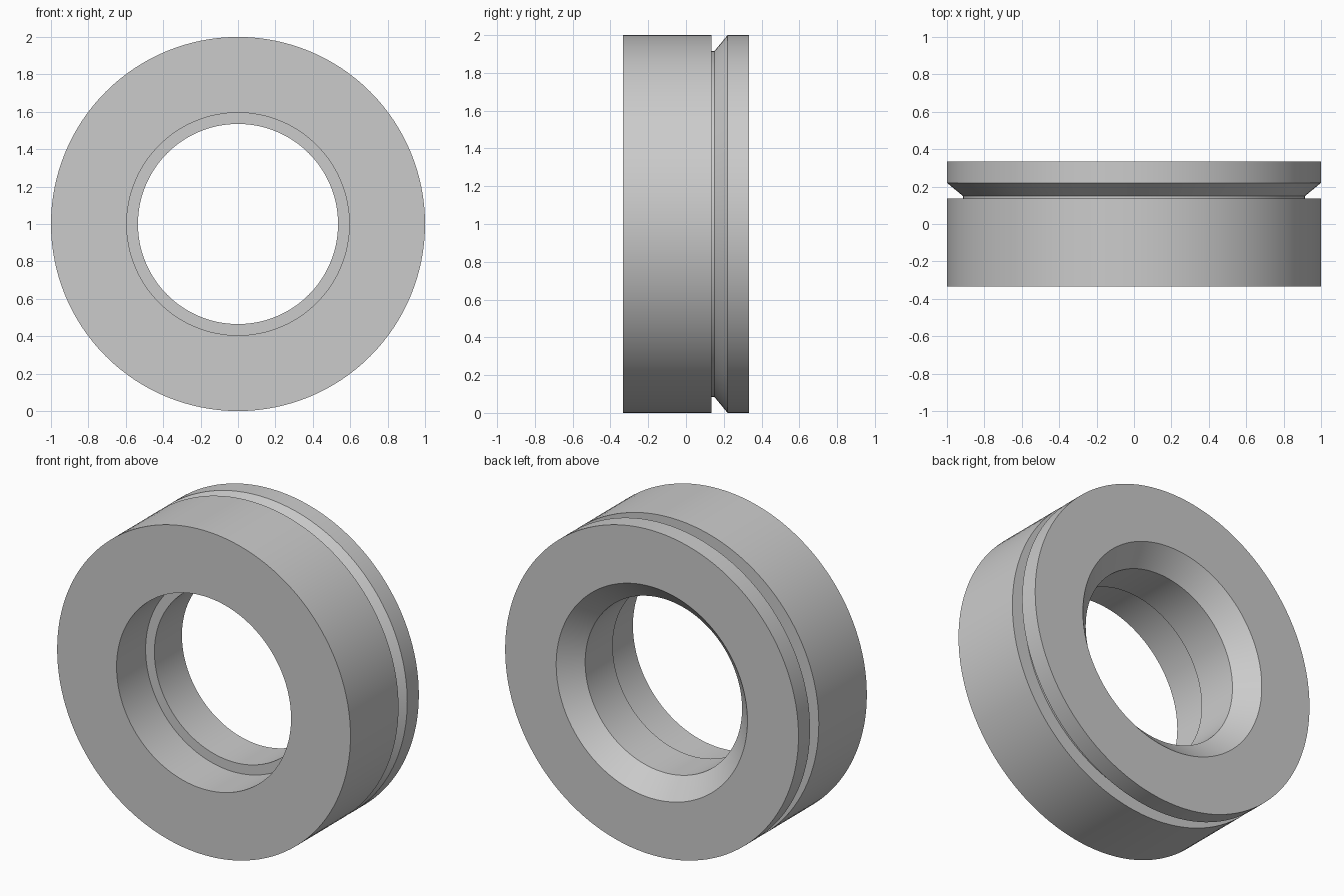
import bpy
import bmesh
from math import radians, tau
from mathutils import Matrix, Vector

cube = bpy.data.objects.get("Cube")
if cube:
    bpy.data.objects.remove(cube, do_unlink=True)

SEGMENTS = 128
HALF_DEPTH = 0.333
CENTRE = Vector((0, 0, 1))

# Plain grey metal
grey = bpy.data.materials.new("grey_metal")
grey.use_nodes = True
colour = (0.6, 0.6, 0.6, 1)
grey.diffuse_color = colour
grey.node_tree.nodes["Principled BSDF"].inputs["Base Color"].default_value = colour

# Ring cross-section as (radius, depth), a closed loop
profile = [
    # outer wall with its undercut groove
    (1.0, -HALF_DEPTH), (1.0, 0.135), (0.915, 0.135), (0.915, 0.15),
    (1.0, 0.22), (1.0, HALF_DEPTH),
    # chamfered back opening, narrow bore, step, wider front bore
    (0.652, HALF_DEPTH), (0.535, HALF_DEPTH - 0.115),
    (0.535, -0.05), (0.595, -0.05), (0.595, -HALF_DEPTH),
]

# Revolve the section about the depth axis
bm = bmesh.new()
verts = [bm.verts.new((r, y, 0)) for r, y in profile]
edges = [bm.edges.new((a, b)) for a, b in zip(verts, verts[1:] + verts[:1])]
bmesh.ops.spin(bm, geom=verts + edges, cent=(0, 0, 0), axis=(0, 1, 0),
               angle=tau, steps=SEGMENTS, use_merge=False)
bmesh.ops.remove_doubles(bm, verts=bm.verts, dist=0.0001)
bmesh.ops.transform(bm, matrix=Matrix.Translation(CENTRE), verts=bm.verts)
bmesh.ops.recalc_face_normals(bm, faces=bm.faces)

mesh = bpy.data.meshes.new("grooved_ring")
bm.to_mesh(mesh)
bm.free()
mesh.materials.append(grey)
ring = bpy.data.objects.new("grooved_ring", mesh)
bpy.context.collection.objects.link(ring)

# Round walls smooth, rims crisp
bpy.ops.object.select_all(action="DESELECT")
ring.select_set(True)
bpy.context.view_layer.objects.active = ring
bpy.ops.object.shade_smooth_by_angle(angle=radians(30))
